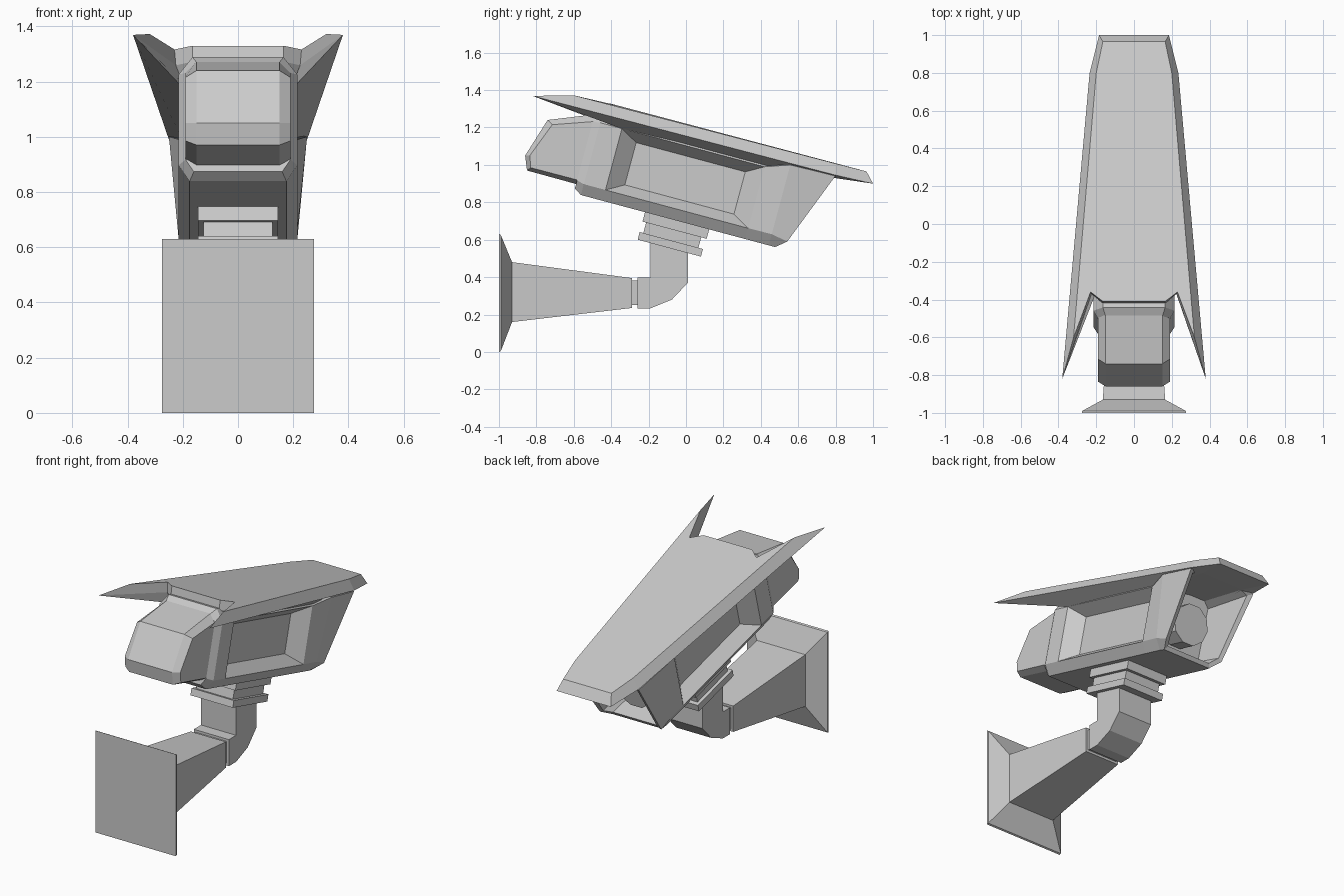
import bpy, bmesh, math
from mathutils import Vector

if "Cube" in bpy.data.objects:
    bpy.data.objects.remove(bpy.data.objects["Cube"])

C, S = math.cos(math.radians(15)), math.sin(math.radians(15))


def tilt(x, u, w):
    """Point in the tilted camera frame: u along the barrel, w up."""
    return Vector((x, u * C + w * S, -u * S + w * C))


def on_roof(x, y, w):
    """Point at world x, y and tilted height w."""
    return Vector((x, y, (w - y * S) / C))


def mirrored(half):
    return half + [Vector((-p.x, p.y, p.z)) for p in reversed(half)]


def loft(name, rings, edit=None):
    bm = bmesh.new()
    vs = [[bm.verts.new(p) for p in r] for r in rings]
    n = len(rings[0])
    walls = []
    for a, b in zip(vs, vs[1:]):
        walls.append([bm.faces.new((a[i], a[(i + 1) % n], b[(i + 1) % n], b[i])) for i in range(n)])
    bm.faces.new(vs[0])
    bm.faces.new(vs[-1])
    bmesh.ops.recalc_face_normals(bm, faces=bm.faces)
    if edit:
        edit(bm, walls)
    me = bpy.data.meshes.new(name)
    bm.to_mesh(me)
    bm.free()
    ob = bpy.data.objects.new(name, me)
    bpy.context.collection.objects.link(ob)
    return ob


def wall_rect(hx, y, z0, z1):
    return mirrored([Vector((hx, y, z0)), Vector((hx, y, z1))])


def tilted_box(name, hx, u0, u1, w0, w1):
    loft(name, [mirrored([tilt(hx, u, w0), tilt(hx, u, w1)]) for u in (u0, u1)])


# Wall bracket: flared plate, tapered arm, thin joint
loft("wall_bracket", [wall_rect(.275, -1, 0, .63), wall_rect(.275, -.99, .005, .625),
                      wall_rect(.165, -.93, .16, .48), wall_rect(.12, -.29, .235, .395)])
loft("arm_joint", [wall_rect(.105, -.295, .25, .382), wall_rect(.105, -.255, .25, .382)])

# Elbow
elbow = [(-.26, .233), (-.19, .233), (-.075, .28), (.01, .37), (.01, .545), (-.19, .59),
         (-.19, .397), (-.26, .397)]
loft("elbow", [[Vector((x, y, z)) for y, z in elbow] for x in (-.12, .12)])

# Swivel collars
tilted_box("lower_collar", .145, -.405, -.055, .513, .555)
tilted_box("collar_neck", .125, -.385, -.08, .55, .618)
tilted_box("upper_collar", .145, -.405, -.05, .613, .68)


# Housing: chamfered barrel, flared hood sides, hollow mouth
def section(*pts):
    return mirrored([tilt(*p) for p in pts])


def side_recess(bm, walls):
    for f in (walls[2][1], walls[2][5]):
        side = 1 if f.calc_center_median().x > 0 else -1
        bmesh.ops.inset_region(bm, faces=[f], thickness=.075, depth=0)
        mid = f.calc_center_median()
        axis = Vector((0, C, -S))
        for v in f.verts:
            v.co -= axis * (.04 if (v.co - mid).dot(axis) > 0 else -.04)
            v.co.x -= side * .075


def full(u):
    return section((.175, u, .665), (.215, u, .725), (.215, u, 1.065), (.165, u, 1.13))


loft("camera_housing", [
    section((.16, -.80, .69), (.19, -.80, .735), (.19, -.80, 1.06), (.15, -.80, 1.10)),
    full(-.76), full(-.64), full(.15),
    section((.175, .28, .665), (.215, .28, .727), (.25, .28, 1.11), (.165, .28, 1.13)),
    section((.17, .315, .665), (.21, .37, .71), (.235, .528, 1.115), (.165, .53, 1.13)),
    section((.155, .325, .69), (.185, .37, .725), (.205, .51, 1.10), (.15, .515, 1.115)),
    section((.15, .18, .69), (.18, .18, .73), (.185, .18, 1.06), (.15, .18, 1.10)),
], side_recess)

# Lens
loft("lens", [[tilt(.125 * math.cos(a * math.pi / 5), u, .88 + .125 * math.sin(a * math.pi / 5))
               for a in range(10)] for u in (.16, .30)])

# Rear cap
core = [(-.86, 1.05), (-.74, 1.24), (-.45, 1.275), (-.45, .86), (-.85, .97)]
cheek = [(-.835, 1.05), (-.715, 1.215), (-.45, 1.235), (-.45, .885), (-.83, .985)]
loft("rear_cap", [[Vector((x, y, z)) for y, z in prof] for x, prof in
                  ((-.19, cheek), (-.15, core), (.15, core), (.19, cheek))])


# Sun shield: top plate, bevelled rim with two rear prongs, sloped underside
def shield_ring(*pts):
    return mirrored([on_roof(*p) for p in pts])


loft("sun_shield", [
    shield_ring((.165, .965, 1.182), (.2, .8, 1.18), (.32, -.6, 1.17), (.23, -.36, 1.178), (.165, -.41, 1.178)),
    shield_ring((.185, 1.0, 1.128), (.235, .8, 1.12), (.38, -.82, 1.11), (.225, -.37, 1.12), (.165, -.42, 1.12)),
    shield_ring((.15, .80, 1.115), (.2, .42, 1.06), (.2, -.30, 1.06), (.2, -.36, 1.06), (.15, -.39, 1.06)),
])
